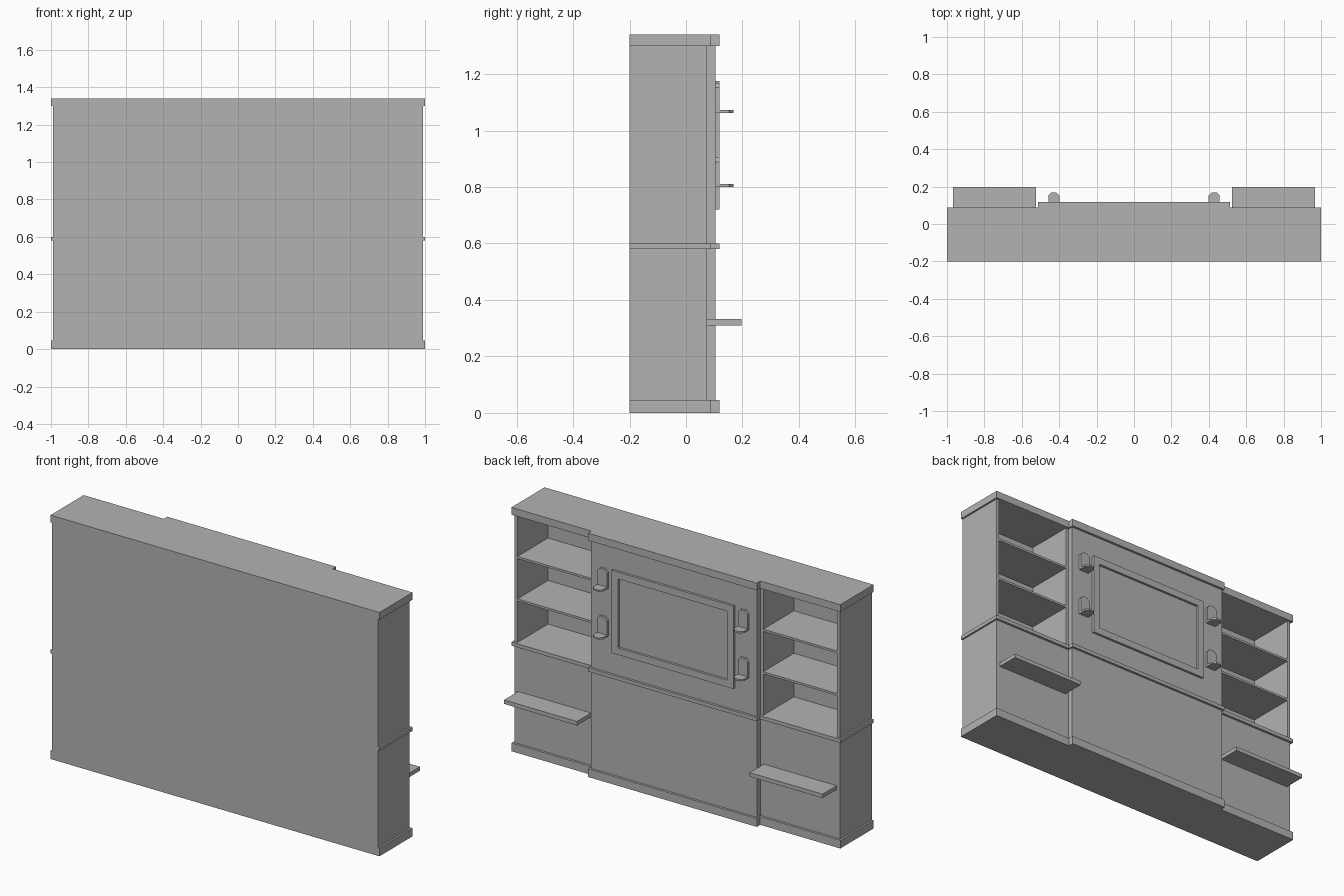
import bpy
import bmesh

cube = bpy.data.objects.get("Cube")
if cube:
    bpy.data.objects.remove(cube, do_unlink=True)

grey = bpy.data.materials.new("plain grey")
grey.use_nodes = True
COLOUR = (0.45, 0.45, 0.45, 1)
grey.diffuse_color = COLOUR
grey.node_tree.nodes["Principled BSDF"].inputs["Base Color"].default_value = COLOUR

BACK = -0.2
SIDE_FRONT, CENTRE_FRONT = 0.075, 0.105
SIDE_IN, SIDE_OUT = 0.505, 0.99
TRIM = 0.013
WALL = 0.018
MID, TOP = 0.60, 1.30


def finish(name, bm):
    bmesh.ops.recalc_face_normals(bm, faces=bm.faces)
    mesh = bpy.data.meshes.new(name)
    bm.to_mesh(mesh)
    bm.free()
    mesh.materials.append(grey)
    obj = bpy.data.objects.new(name, mesh)
    bpy.context.collection.objects.link(obj)
    return obj


def prism(name, points, offset):
    """Extrude a flat outline along an offset vector."""
    bm = bmesh.new()
    face = bm.faces.new([bm.verts.new(p) for p in points])
    moved = bmesh.ops.extrude_face_region(bm, geom=[face])["geom"]
    verts = [v for v in moved if isinstance(v, bmesh.types.BMVert)]
    bmesh.ops.translate(bm, verts=verts, vec=offset)
    return finish(name, bm)


def box(name, x, y, z):
    x0, x1 = sorted(x)
    outline = [(x0, y[0], z[0]), (x1, y[0], z[0]), (x1, y[1], z[0]), (x0, y[1], z[0])]
    return prism(name, outline, (0, 0, z[1] - z[0]))


def arch(x, half, low, high, cut):
    """Outline with two chamfered far corners, as (across, along) pairs."""
    return [(x - half, low), (x + half, low), (x + half, high - cut),
            (x + half - cut, high), (x - half + cut, high), (x - half, high - cut)]


# Centre block
box("centre_body", (-SIDE_IN, SIDE_IN), (BACK, CENTRE_FRONT), (0, TOP))

# Stepped trims: plinth, middle rail and cornice
for name, z in (("plinth", (0, 0.045)), ("middle_rail", (0.58, MID)), ("cornice", (TOP, 1.34))):
    w, s, c = SIDE_IN + 0.008, SIDE_FRONT + TRIM, CENTRE_FRONT + TRIM
    outline = [(-1, BACK), (1, BACK), (1, s), (w, s), (w, c), (-w, c), (-w, s), (-1, s)]
    prism(name, [(x, y, z[0]) for x, y in outline], (0, 0, z[1] - z[0]))

for side, s in (("left", 1), ("right", -1)):
    # Side cabinets: closed below, open shelves above
    depth = (BACK, SIDE_FRONT)
    box(side + "_lower_cabinet", (s * SIDE_IN, s * SIDE_OUT), depth, (0, 0.59))
    box(side + "_outer_wall", (s * (SIDE_OUT - WALL), s * SIDE_OUT), depth, (0.59, TOP))
    box(side + "_inner_wall", (s * SIDE_IN, s * (SIDE_IN + WALL)), depth, (0.59, TOP))
    box(side + "_back_panel", (s * SIDE_IN, s * SIDE_OUT), (BACK, BACK + 0.01), (0.59, TOP))
    for i in (1, 2):
        z = MID + (TOP - MID) * i / 3
        box(f"{side}_shelf_{i}", (s * (SIDE_IN + WALL), s * (SIDE_OUT - WALL)),
            (BACK + 0.01, SIDE_FRONT), (z - 0.006, z + 0.006))

    # Projecting ledge
    box(side + "_ledge", (s * 0.525, s * 0.968), (SIDE_FRONT, 0.197), (0.31, 0.332))

    # Small wall brackets with chamfered plates
    for level, z in (("lower", 0.8), ("upper", 1.063)):
        plate = arch(s * 0.428, 0.03, z, z + 0.105, 0.016)
        prism(f"{side}_{level}_bracket_plate", [(x, CENTRE_FRONT, h) for x, h in plate], (0, TRIM, 0))
        stand = arch(s * 0.428, 0.03, CENTRE_FRONT, 0.168, 0.016)
        prism(f"{side}_{level}_bracket_shelf", [(x, y, z) for x, y in stand], (0, 0, 0.01))

# Raised screen frame
FRONT = (CENTRE_FRONT, CENTRE_FRONT + TRIM)
W, LOW, HIGH, B = 0.37, 0.72, 1.175, 0.038
for name, z in (("frame_bottom", (LOW, LOW + B)), ("frame_top", (HIGH - B, HIGH))):
    box(name, (-W, W), FRONT, z)
for name, s in (("frame_left", 1), ("frame_right", -1)):
    box(name, (s * (W - B), s * W), FRONT, (LOW + B, HIGH - B))
